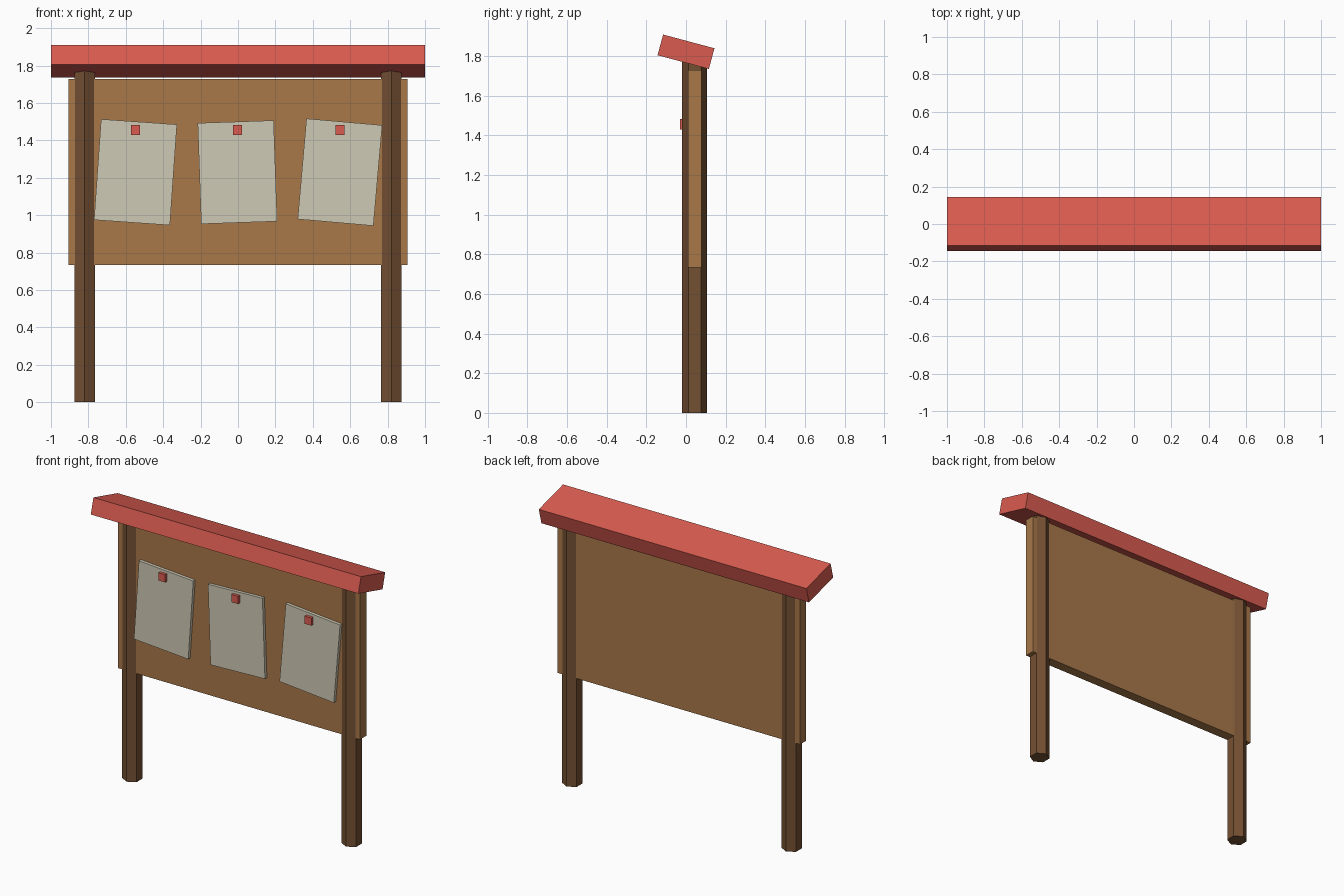
import bpy
from math import radians, sin, cos

cube = bpy.data.objects.get("Cube")
if cube:
    bpy.data.objects.remove(cube, do_unlink=True)


def material(name, hex_code):
    def linear(c):
        return c / 12.92 if c <= 0.04045 else ((c + 0.055) / 1.055) ** 2.4
    rgb = [linear(v / 255) for v in bytes.fromhex(hex_code)]
    mat = bpy.data.materials.new(name)
    mat.use_nodes = True
    mat.diffuse_color = (*rgb, 1)
    bsdf = mat.node_tree.nodes["Principled BSDF"]
    bsdf.inputs["Base Color"].default_value = (*rgb, 1)
    bsdf.inputs["Roughness"].default_value = 0.9
    return mat


red = material("roof red", "DA5C50")
board_wood = material("light wood", "A87849")
post_wood = material("dark wood", "745032")
paper = material("paper", "CFCAB5")


def box(name, center, size, mat, rotation=(0, 0, 0)):
    bpy.ops.mesh.primitive_cube_add(size=1, location=center, rotation=rotation)
    obj = bpy.context.object
    obj.name = name
    obj.scale = size
    obj.data.materials.append(mat)
    return obj


# Tilted roof beam and notice panel
box("roof", (0, 0, 1.822), (2, 0.268, 0.108), red, (radians(-15), 0, 0))
box("panel", (0, 0.043, 1.232), (1.81, 0.068, 0.995), board_wood)

# Hexagonal posts with a corner facing the front, ending inside the roof
POST_HEIGHT = 1.77
for side, x in (("left", 0.82), ("right", -0.82)):
    bpy.ops.mesh.primitive_cylinder_add(
        vertices=6, radius=0.063, depth=POST_HEIGHT,
        location=(x, 0.043, POST_HEIGHT / 2))
    post = bpy.context.object
    post.name = side + "_post"
    post.data.materials.append(post_wood)

# Crooked paper sheets, each held by a square pin
for name, x, tilt in (("right", -0.548, 4), ("middle", -0.003, -2), ("left", 0.545, 5)):
    box(name + "_sheet", (x, 0, 1.23), (0.407, 0.024, 0.54), paper, (0, radians(tilt), 0))
    box(name + "_pin", (x, -0.018, 1.456), (0.05, 0.026, 0.052), red)
